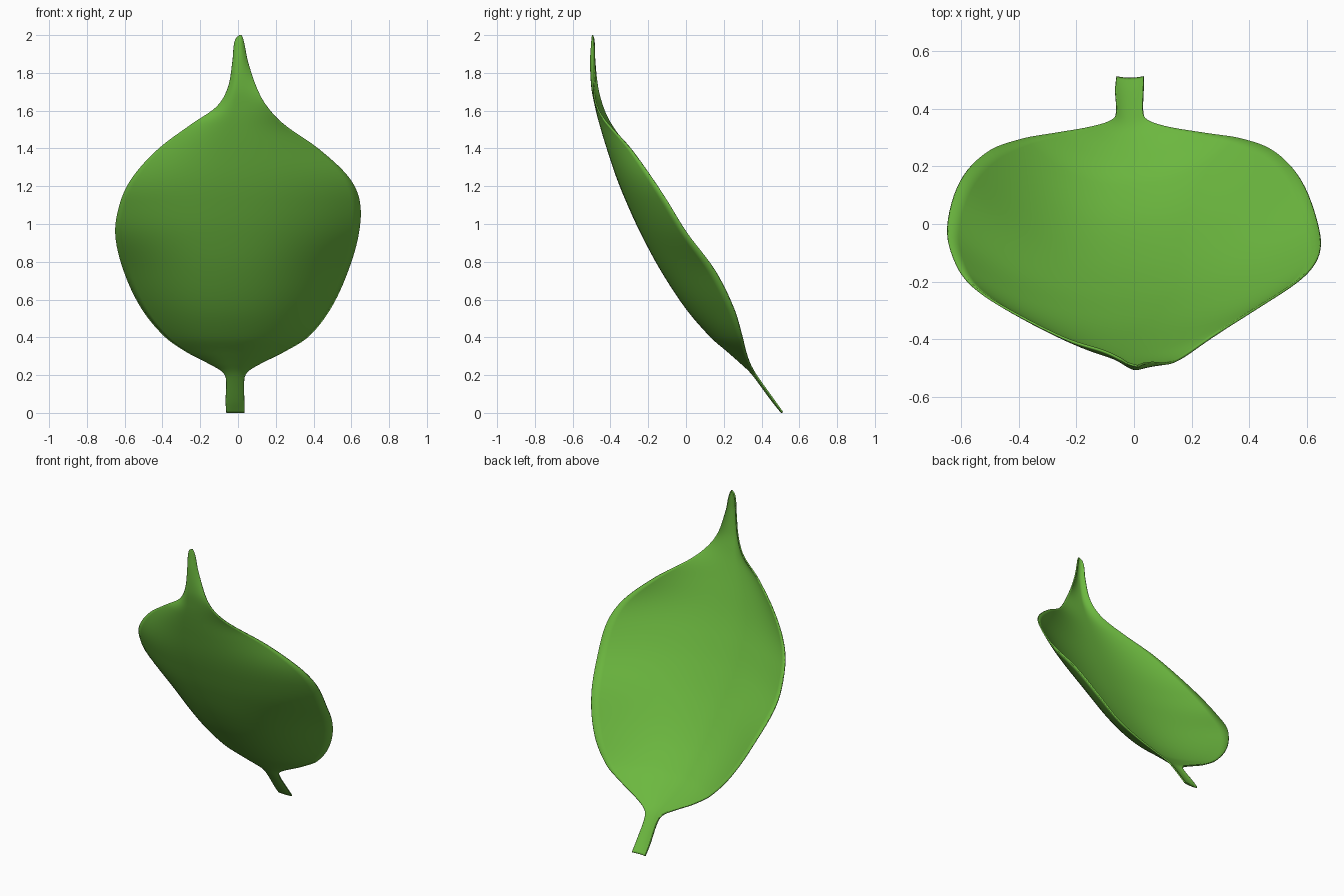
import bpy, bmesh, math

# leaf cross-sections: z, left x, midrib x, right x, midrib y, edge y
ROWS = [
    (0.00, -0.062, -0.015, 0.035, 0.503, 0.508),
    (0.06, -0.066, -0.015, 0.034, 0.454, 0.466),
    (0.18, -0.064, -0.018, 0.034, 0.366, 0.380),
    (0.22, -0.087, -0.020, 0.055, 0.333, 0.355),
    (0.26, -0.155, -0.024, 0.120, 0.290, 0.335),
    (0.32, -0.270, -0.030, 0.240, 0.222, 0.315),
    (0.40, -0.385, -0.038, 0.370, 0.130, 0.295),
    (0.55, -0.510, -0.046, 0.490, 0.000, 0.250),
    (0.75, -0.605, -0.052, 0.583, -0.132, 0.150),
    (0.95, -0.650, -0.055, 0.640, -0.240, 0.000),
    (1.12, -0.622, -0.050, 0.645, -0.318, -0.105),
    (1.25, -0.557, -0.045, 0.585, -0.370, -0.190),
    (1.40, -0.420, -0.035, 0.425, -0.420, -0.295),
    (1.53, -0.245, -0.025, 0.240, -0.459, -0.395),
    (1.62, -0.115, -0.015, 0.155, -0.482, -0.440),
    (1.72, -0.055, -0.005, 0.100, -0.501, -0.468),
    (1.86, -0.030, 0.006, 0.053, -0.508, -0.484),
    (1.95, -0.022, 0.010, 0.035, -0.503, -0.488),
    (1.985, -0.010, 0.012, 0.026, -0.500, -0.492),
    (2.00, 0.006, 0.012, 0.018, -0.498, -0.495),
]
STEPS, HALF = 6, 16


def slope(i):
    """Tangent per unit z at row i."""
    a, b = ROWS[max(i - 1, 0)], ROWS[min(i + 1, len(ROWS) - 1)]
    return [(q - p) / (b[0] - a[0]) for p, q in zip(a, b)]


def section(i, t):
    """Smooth section between row i and i + 1."""
    a, b, h = ROWS[i], ROWS[i + 1], ROWS[i + 1][0] - ROWS[i][0]
    return [(2*t**3 - 3*t**2 + 1)*p + (t**3 - 2*t**2 + t)*h*m
            + (3*t**2 - 2*t**3)*q + (t**3 - t**2)*h*n
            for p, q, m, n in zip(a, b, slope(i), slope(i + 1))]


def bump(z, centre, width):
    """Soft local bend along the leaf."""
    return math.exp(-((z - centre) / width) ** 2 / 2)


# cupped leaf blade with stem and pointed tip
sections = [section(i, k / STEPS) for i in range(len(ROWS) - 1) for k in range(STEPS)]
sections.append(list(ROWS[-1]))
bm = bmesh.new()
grid = []
for z, xl, xm, xr, ym, ye in sections:
    line = []
    left_y = ye - 0.035 * bump(z, 1.20, 0.17)
    right_y = ye - 0.035 * bump(z, 1.62, 0.10)
    for j in range(-HALF, HALF + 1):
        u = abs(j) / HALF
        side_x, side_y = (xr, right_y) if j > 0 else (xl, left_y)
        y = ym + (side_y - ym) * u ** 2.2
        line.append(bm.verts.new((xm + (side_x - xm) * u, y, z)))
    grid.append(line)
for a, b in zip(grid, grid[1:]):
    for j in range(2 * HALF):
        bm.faces.new((a[j], a[j + 1], b[j + 1], b[j]))
mesh = bpy.data.meshes.new("leaf")
bm.to_mesh(mesh)
bm.free()
leaf = bpy.data.objects.new("leaf", mesh)
bpy.context.collection.objects.link(leaf)

# thin body
solid = leaf.modifiers.new("thickness", 'SOLIDIFY')
solid.thickness = 0.008
solid.offset = -1

green = bpy.data.materials.new("leaf green")
green.diffuse_color = (0.15, 0.48, 0.05, 1)
mesh.materials.append(green)

bpy.context.view_layer.objects.active = leaf
leaf.select_set(True)
bpy.ops.object.shade_smooth_by_angle(angle=0.8)
